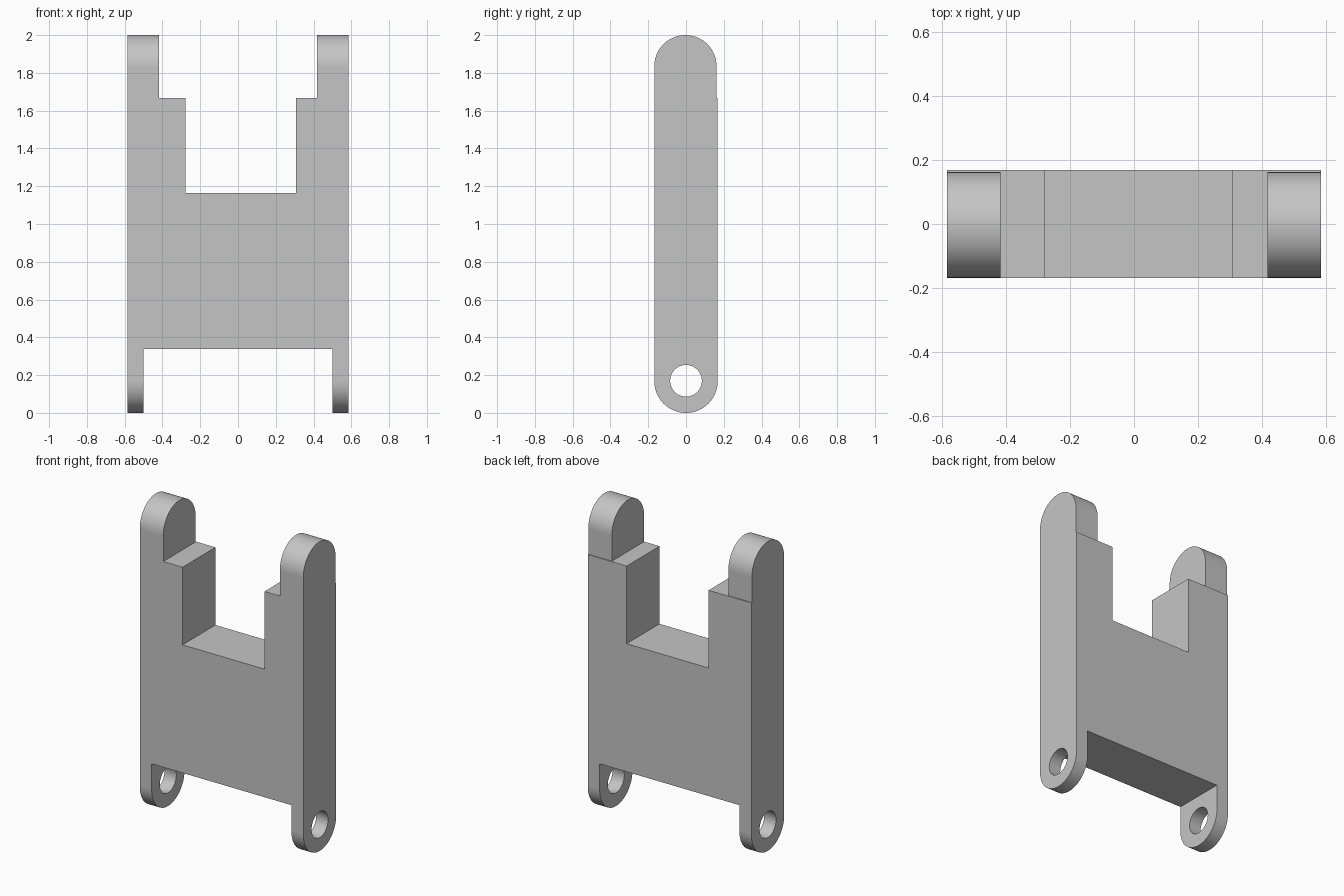
import bpy
import bmesh
from math import sin, cos, pi
from mathutils import Vector

cube = bpy.data.objects.get("Cube")
if cube:
    bpy.data.objects.remove(cube, do_unlink=True)

grey = bpy.data.materials.new("plain grey")
grey.use_nodes = True
colour = (0.56, 0.56, 0.56, 1)
grey.diffuse_color = colour
grey.node_tree.nodes["Principled BSDF"].inputs["Base Color"].default_value = colour


def prism(name, points, offset):
    """Close the outline and extrude it symmetrically by +-offset."""
    offset = Vector(offset)
    bm = bmesh.new()
    face = bm.faces.new([bm.verts.new(Vector(p) - offset) for p in points])
    new = bmesh.ops.extrude_face_region(bm, geom=[face])["geom"]
    bmesh.ops.translate(bm, vec=offset * 2,
                        verts=[v for v in new if isinstance(v, bmesh.types.BMVert)])
    bmesh.ops.recalc_face_normals(bm, faces=bm.faces)
    mesh = bpy.data.meshes.new(name)
    bm.to_mesh(mesh)
    bm.free()
    mesh.materials.append(grey)
    ob = bpy.data.objects.new(name, mesh)
    bpy.context.collection.objects.link(ob)
    return ob


def arc(y, z, radius, start, end, steps):
    angles = [start + (end - start) * i / steps for i in range(steps + 1)]
    return [(0, y + radius * cos(a), z + radius * sin(a)) for a in angles]


SIDE, LUG, LEG = 0.585, 0.417, 0.5
R = 0.168              # half depth and lower rounding
LUG_R = 0.165          # upper lugs are a little thinner
SHOULDER, SLOT, GAP = 1.667, 1.165, 0.337

# Front outline: legs, stepped slot and two upper arms, overlong at both ends
front = [(-SIDE, -0.1), (-LEG, -0.1), (-LEG, GAP), (LEG, GAP), (LEG, -0.1),
         (SIDE, -0.1), (SIDE, 2.1), (LUG, 2.1), (LUG, SHOULDER),
         (0.307, SHOULDER), (0.307, SLOT), (-0.279, SLOT),
         (-0.279, SHOULDER), (-LUG, SHOULDER), (-LUG, 2.1), (-SIDE, 2.1)]
bracket = prism("bracket", [(x, 0, z) for x, z in front], (0, 0.4, 0))

# Side outline: round feet, small back ledge at the shoulder, round lugs
lug_y = LUG_R - R
side = arc(0, R, R, pi, 2 * pi, 32)
side += [(0, R, SHOULDER), (0, lug_y + LUG_R, SHOULDER)]
side += arc(lug_y, 2 - LUG_R, LUG_R, 0, pi, 32)
side_cutter = prism("side_profile", side, (1, 0, 0))

# Pivot holes through both legs
hole_cutter = prism("pivot_hole", arc(0, 0.17, 0.084, 0, 2 * pi, 40)[:-1], (1, 0, 0))

bpy.ops.object.select_all(action='DESELECT')
bpy.context.view_layer.objects.active = bracket
bracket.select_set(True)
for cutter, operation in ((side_cutter, 'INTERSECT'), (hole_cutter, 'DIFFERENCE')):
    mod = bracket.modifiers.new(cutter.name, 'BOOLEAN')
    mod.operation, mod.solver, mod.object = operation, 'EXACT', cutter
    bpy.ops.object.modifier_apply(modifier=mod.name)
    bpy.data.objects.remove(cutter, do_unlink=True)

# Smooth roundings, flat plane faces
bpy.ops.object.shade_smooth_by_angle()
for poly in bracket.data.polygons:
    if max(abs(c) for c in poly.normal) > 0.9999:
        poly.use_smooth = False
